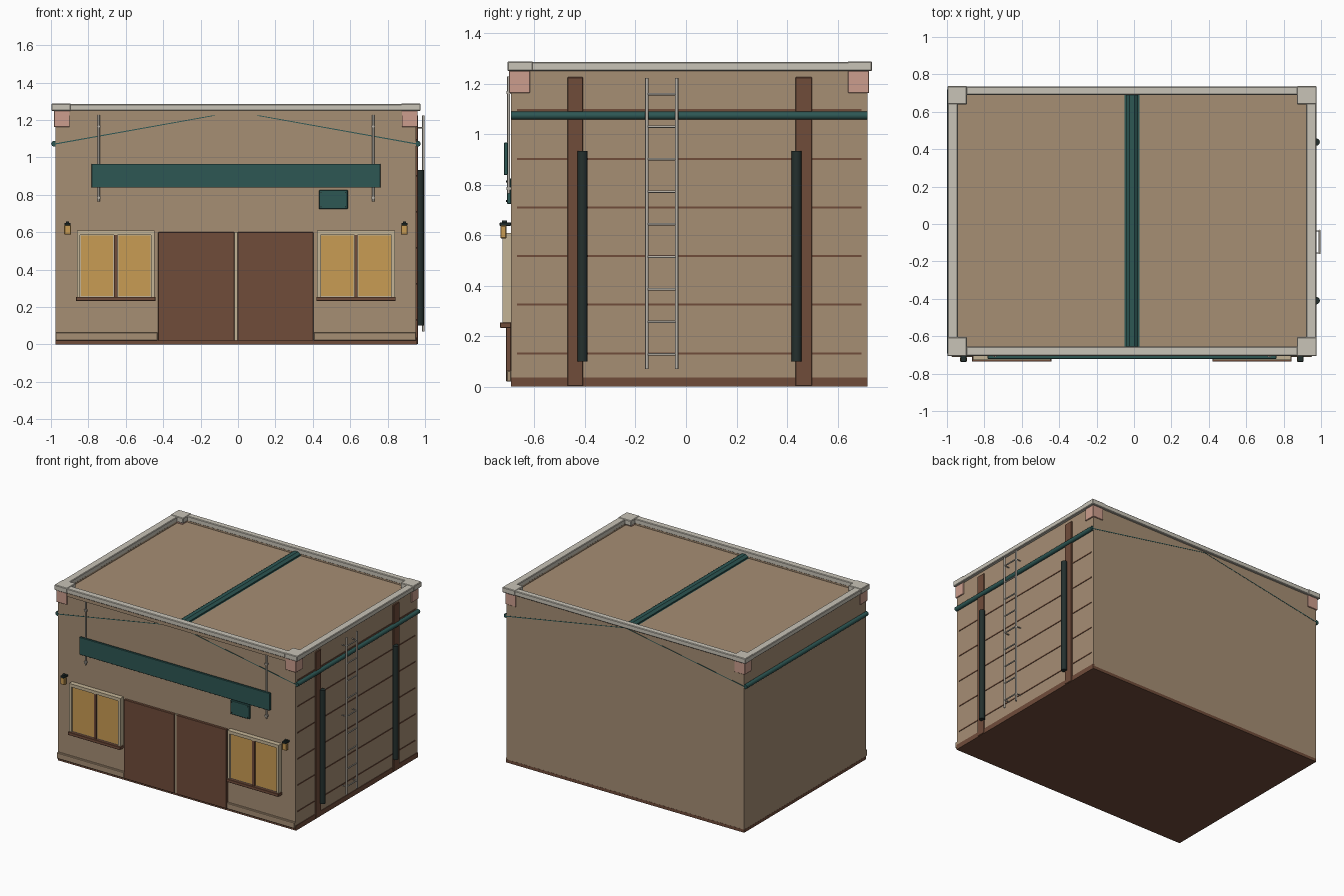
import bpy, bmesh, math
from mathutils import Vector

if "Cube" in bpy.data.objects:
    bpy.data.objects.remove(bpy.data.objects["Cube"])


def material(name, r, g, b):
    lin = [((c / 255 + 0.055) / 1.055) ** 2.4 for c in (r, g, b)]
    m = bpy.data.materials.new(name)
    m.diffuse_color = (*lin, 1)
    m.use_nodes = True
    m.node_tree.nodes["Principled BSDF"].inputs["Base Color"].default_value = m.diffuse_color
    return m


TAN = material("tan_plaster", 166, 142, 116)
BROWN = material("brown_wood", 112, 76, 58)
TEAL = material("teal_metal", 45, 87, 84)
PINK = material("pink_stone", 204, 158, 141)
STONE = material("pale_stone", 200, 195, 183)
AMBER = material("amber_glass", 201, 156, 84)
DARK = material("dark_iron", 36, 48, 46)
METAL = material("grey_metal", 184, 178, 168)
CREAM = material("cream_paint", 196, 180, 150)


def finish(name, bm, mat):
    me = bpy.data.meshes.new(name)
    bm.to_mesh(me)
    bm.free()
    me.materials.append(mat)
    ob = bpy.data.objects.new(name, me)
    bpy.context.scene.collection.objects.link(ob)
    return ob


def box(name, mat, x, y, z, bevel=0):
    """Box from (min, max) ranges."""
    bm = bmesh.new()
    bmesh.ops.create_cube(bm, size=1)
    for v in bm.verts:
        v.co = [r[0] + (c + 0.5) * (r[1] - r[0]) for c, r in zip(v.co, (x, y, z))]
    if bevel:
        bmesh.ops.bevel(bm, geom=bm.edges[:], offset=bevel, segments=1, affect='EDGES')
    return finish(name, bm, mat)


def rod(name, mat, a, b, radius, sides=10):
    """Cylinder between two points."""
    a, b = Vector(a), Vector(b)
    bm = bmesh.new()
    bmesh.ops.create_cone(bm, cap_ends=True, segments=sides, radius1=radius,
                          radius2=radius, depth=(b - a).length)
    bm.transform((b - a).to_track_quat('Z', 'Y').to_matrix().to_4x4())
    bmesh.ops.translate(bm, verts=bm.verts[:], vec=(a + b) / 2)
    for f in bm.faces:
        f.smooth = len(f.verts) == 4
    for e in bm.edges:
        e.smooth = all(len(f.verts) == 4 for f in e.link_faces)
    return finish(name, bm, mat)


def prism(name, mat, profile, y0, y1):
    """Extrude an (x, z) outline along y."""
    bm = bmesh.new()
    face = bm.faces.new([bm.verts.new((x, y0, z)) for x, z in profile])
    ext = bmesh.ops.extrude_face_region(bm, geom=[face])
    bmesh.ops.translate(bm, vec=(0, y1 - y0, 0),
                        verts=[g for g in ext['geom'] if isinstance(g, bmesh.types.BMVert)])
    bmesh.ops.recalc_face_normals(bm, faces=bm.faces[:])
    return finish(name, bm, mat)


CX = -0.011                      # building centre line
L, R, F, B = -0.975, 0.953, -0.692, 0.718

# Main shell and wooden base
box("walls", TAN, (L, R), (F, B), (0.02, 1.24))
box("base_sill", BROWN, (L - 0.001, R + 0.001), (F - 0.001, B + 0.001), (0, 0.022))
box("side_base_board", BROWN, (R - 0.01, R + 0.004), (F, B), (0, 0.036))

# Roof parapet coping
box("front_coping", STONE, (-0.997, 0.975), (-0.705, -0.655), (1.25, 1.285), 0.004)
box("back_coping", STONE, (-0.997, 0.975), (0.69, 0.735), (1.25, 1.285), 0.004)
box("left_coping", STONE, (-0.997, -0.942), (-0.705, 0.735), (1.25, 1.285), 0.004)
box("right_coping", STONE, (0.92, 0.975), (-0.705, 0.735), (1.25, 1.285), 0.004)
for x in ((-0.998, -0.893), (0.871, 0.976)):
    for y in ((-0.707, -0.605), (0.64, 0.737)):
        box("coping_corner", STONE, x, y, (1.249, 1.288), 0.004)

# Parapet body under the coping
for x in ((L, -0.944), (0.922, R)):
    box("side_parapet", TAN, x, (F, B), (1.23, 1.255))
for y in ((F, -0.657), (0.692, B)):
    box("end_parapet", TAN, (L, R), y, (1.23, 1.255))
box("front_cornice", TAN, (-0.9, 0.876), (F - 0.008, F), (1.225, 1.25))

# Corner blocks
for x in ((-0.984, -0.9), (0.876, 0.961)):
    for y in ((-0.701, -0.618), (0.642, 0.725)):
        box("corner_block", PINK, x, y, (1.163, 1.25), 0.002)

# Ridge cap, eave pipes and thin gable edges
prism("ridge_cap", TEAL, [(CX - 0.033, 1.235), (CX + 0.033, 1.235), (CX + 0.033, 1.25),
                          (CX + 0.014, 1.264), (CX - 0.014, 1.264), (CX - 0.033, 1.25)],
      -0.656, 0.691)
for s in (-1, 1):
    ex = CX + s * 0.972
    rod("eave_pipe", TEAL, (ex, F, 1.073), (ex, B, 1.073), 0.016, 8)
    prism("gable_edge", TEAL, [(ex, 1.068), (ex, 1.074), (CX, 1.247), (CX, 1.243)],
          F - 0.0015, B + 0.0015)

# Right wall: board joints, posts, drain pipes
for i in range(6):
    z = 0.132 + i * 0.1925
    box("board_joint", BROWN, (R - 0.005, R + 0.003), (-0.67, 0.695), (z - 0.004, z + 0.004))
for y in ((-0.47, -0.407), (0.433, 0.498)):
    box("wall_post", BROWN, (R - 0.01, R + 0.009), y, (0.002, 1.225), 0.002)
for y in (-0.41, 0.438):
    rod("drain_pipe", DARK, (0.974, y, 0.1), (0.974, y, 0.933), 0.02, 12)

# Ladder
for y in (-0.155, -0.037):
    rod("ladder_rail", METAL, (0.991, y, 0.07), (0.991, y, 1.223), 0.0065, 8)
for i in range(9):
    z = 0.128 + i * 0.1288
    rod("ladder_rung", METAL, (0.991, -0.155, z), (0.991, -0.037, z), 0.005, 8)
for z in (0.128, 0.643, 1.158):
    for y in (-0.155, -0.037):
        rod("ladder_bracket", METAL, (R, y, z), (0.991, y, z), 0.004, 6)

# Front plinth strips
for x in ((L, -0.43), (0.405, R)):
    box("front_plinth", TAN, x, (-0.71, F), (0.02, 0.064), 0.003)

# Double door with a pale strip between the leaves
for x in ((-0.427, -0.019), (-0.003, 0.403)):
    box("door_leaf", BROWN, x, (-0.712, F), (0.02, 0.6), 0.002)
box("door_strip", CREAM, (-0.019, -0.003), (-0.706, F), (0.02, 0.6))

# Windows
for wx in (-0.654, 0.631):
    for s in (-1, 1):
        c = wx + s * 0.199
        box("window_jamb", CREAM, (c - 0.009, c + 0.009), (-0.726, F), (0.25, 0.606))
        p = wx + s * 0.1
        box("window_back", CREAM, (p - 0.091, p + 0.091), (-0.714, F), (0.25, 0.59))
        box("window_pane", AMBER, (p - 0.086, p + 0.086), (-0.717, -0.71), (0.26, 0.582))
    box("window_head", CREAM, (wx - 0.208, wx + 0.208), (-0.727, F), (0.585, 0.608))
    box("window_mullion", BROWN, (wx - 0.009, wx + 0.009), (-0.724, F), (0.25, 0.586))
    box("window_sill", BROWN, (wx - 0.212, wx + 0.212), (-0.736, F), (0.232, 0.255), 0.002)

# Long hanging board on rods
box("hanging_board", TEAL, (-0.782, 0.761), (-0.721, -0.705), (0.838, 0.966), 0.002)
for x in (-0.745, 0.723):
    rod("board_rod", METAL, (x, -0.702, 0.765), (x, -0.702, 1.228), 0.006, 8)
    for z in (0.785, 1.165):
        box("rod_clip", METAL, (x - 0.009, x + 0.009), (-0.711, F), (z - 0.006, z + 0.006))

# Small plaque with bolts
box("plaque", TEAL, (0.432, 0.587), (-0.709, F), (0.723, 0.825), 0.003)
for x in (0.444, 0.575):
    for z in (0.736, 0.812):
        rod("plaque_bolt", DARK, (x, -0.709, z), (x, -0.712, z), 0.004, 6)

# Wall lanterns
for x in (-0.911, 0.889):
    box("lantern_glass", AMBER, (x - 0.018, x + 0.018), (-0.735, -0.711), (0.587, 0.638), 0.003)
    box("lantern_cap", DARK, (x - 0.016, x + 0.016), (-0.738, F), (0.637, 0.65), 0.002)
    box("lantern_knob", DARK, (x - 0.008, x + 0.008), (-0.728, -0.708), (0.649, 0.658))
